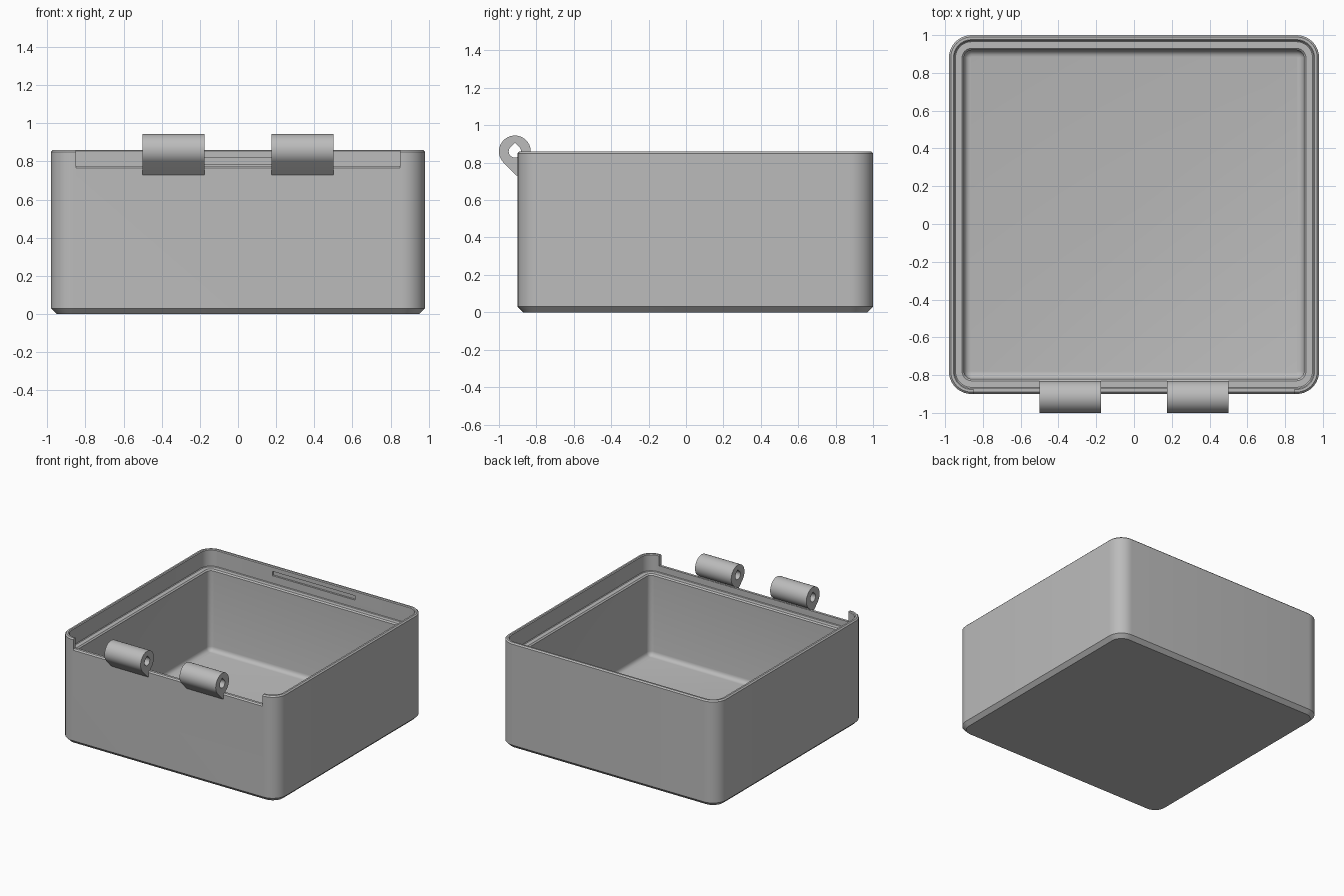
import bpy, bmesh, math

cube = bpy.data.objects.get("Cube")
if cube:
    bpy.data.objects.remove(cube, do_unlink=True)

grey = bpy.data.materials.new("plain grey")
grey.use_nodes = True
grey.diffuse_color = (0.5, 0.5, 0.5, 1)
grey.node_tree.nodes["Principled BSDF"].inputs["Base Color"].default_value = (0.5, 0.5, 0.5, 1)

HALF_X, HALF_Y, MID_Y, HEIGHT = 0.98, 0.95, 0.05, 0.86


def finish(name, bm):
    bmesh.ops.recalc_face_normals(bm, faces=bm.faces)
    mesh = bpy.data.meshes.new(name)
    bm.to_mesh(mesh)
    bm.free()
    mesh.materials.append(grey)
    obj = bpy.data.objects.new(name, mesh)
    bpy.context.collection.objects.link(obj)
    return obj


def prism(name, outline, x0, x1):
    """Extrude a (y, z) outline along x."""
    bm = bmesh.new()
    ends = [[bm.verts.new((x, y, z)) for y, z in outline] for x in (x0, x1)]
    for end in ends:
        bm.faces.new(end)
    n = len(outline)
    for i in range(n):
        j = (i + 1) % n
        bm.faces.new((ends[0][i], ends[0][j], ends[1][j], ends[1][i]))
    return finish(name, bm)


def block(name, x0, x1, y0, y1, z0, z1):
    return prism(name, [(y0, z0), (y1, z0), (y1, z1), (y0, z1)], x0, x1)


def rounded_loop(bm, inset, z, radius, steps=10):
    verts = []
    for k, (sx, sy) in enumerate([(1, 1), (-1, 1), (-1, -1), (1, -1)]):
        cx = sx * (HALF_X - inset - radius)
        cy = MID_Y + sy * (HALF_Y - inset - radius)
        for i in range(steps + 1):
            a = math.pi / 2 * (k + i / steps)
            verts.append(bm.verts.new((cx + radius * math.cos(a), cy + radius * math.sin(a), z)))
    return verts


def cut(obj, cutter):
    mod = obj.modifiers.new("cut", 'BOOLEAN')
    mod.operation = 'DIFFERENCE'
    mod.solver = 'EXACT'
    mod.object = cutter
    bpy.context.view_layer.objects.active = obj
    bpy.ops.object.modifier_apply(modifier=mod.name)
    bpy.data.objects.remove(cutter, do_unlink=True)


def smooth(obj):
    bpy.ops.object.select_all(action='DESELECT')
    obj.select_set(True)
    bpy.context.view_layer.objects.active = obj
    bpy.ops.object.shade_smooth_by_angle(angle=math.radians(28))


# Box shell: stacked rounded loops (inset, height, corner radius), outside then inside
FLOOR, FILLET = 0.06, 0.035
stack = [(0.03, 0, 0.09), (0, 0.03, 0.12), (0, HEIGHT - 0.01, 0.12), (0.01, HEIGHT, 0.11),
         (0.024, HEIGHT, 0.096), (0.03, HEIGHT - 0.006, 0.09),
         (0.03, 0.725, 0.09), (0.035, 0.72, 0.085), (0.07, 0.72, 0.05), (0.08, 0.71, 0.04)]
for i in range(5):
    a = math.pi / 2 * i / 4
    d = FILLET * (1 - math.cos(a))
    stack.append((0.08 + d, FLOOR + FILLET * (1 - math.sin(a)), 0.04 - d))
bm = bmesh.new()
loops = [rounded_loop(bm, *s) for s in stack]
for low, high in zip(loops, loops[1:]):
    for i in range(len(low)):
        j = (i + 1) % len(low)
        bm.faces.new((low[i], low[j], high[j], high[i]))
bm.faces.new(loops[0])
bm.faces.new(loops[-1])
box = finish("box_shell", bm)

# Hinge notch in the front rim, with a small chamfer on its outer edge
notch = [(-1.1, 0.765), (-0.91, 0.765), (-0.9, 0.765), (-0.89, 0.775),
         (-0.8, 0.775), (-0.8, 1), (-1.1, 1)]
cut(box, prism("notch_cutter", notch, -0.85, 0.85))

# Latch groove inside the back wall
cut(box, block("groove_cutter", -0.37, 0.37, 0.93, 0.985, 0.785, 0.82))
smooth(box)

# Hinge knuckles: round barrel with a sloped foot, pierced by a pointed pin hole
CY, CZ, R, HOLE = -0.915, 0.86, 0.085, 0.033


def arc(radius, start, end, steps):
    angles = [math.radians(start + (end - start) * i / steps) for i in range(steps + 1)]
    return [(CY + radius * math.cos(a), CZ + radius * math.sin(a)) for a in angles]


barrel = arc(R, 225, -60, 40) + [(-0.88, 0.73), (-0.905, 0.73)]
pin_hole = arc(HOLE, 135, 405, 24) + [(CY, CZ + HOLE * 1.414)]
for side, x0, x1 in (("left", 0.175, 0.5), ("right", -0.5, -0.175)):
    knuckle = prism(side + "_hinge_knuckle", barrel, x0, x1)
    cut(knuckle, prism("pin_cutter", pin_hole, x0 - 0.1, x1 + 0.1))
    smooth(knuckle)
